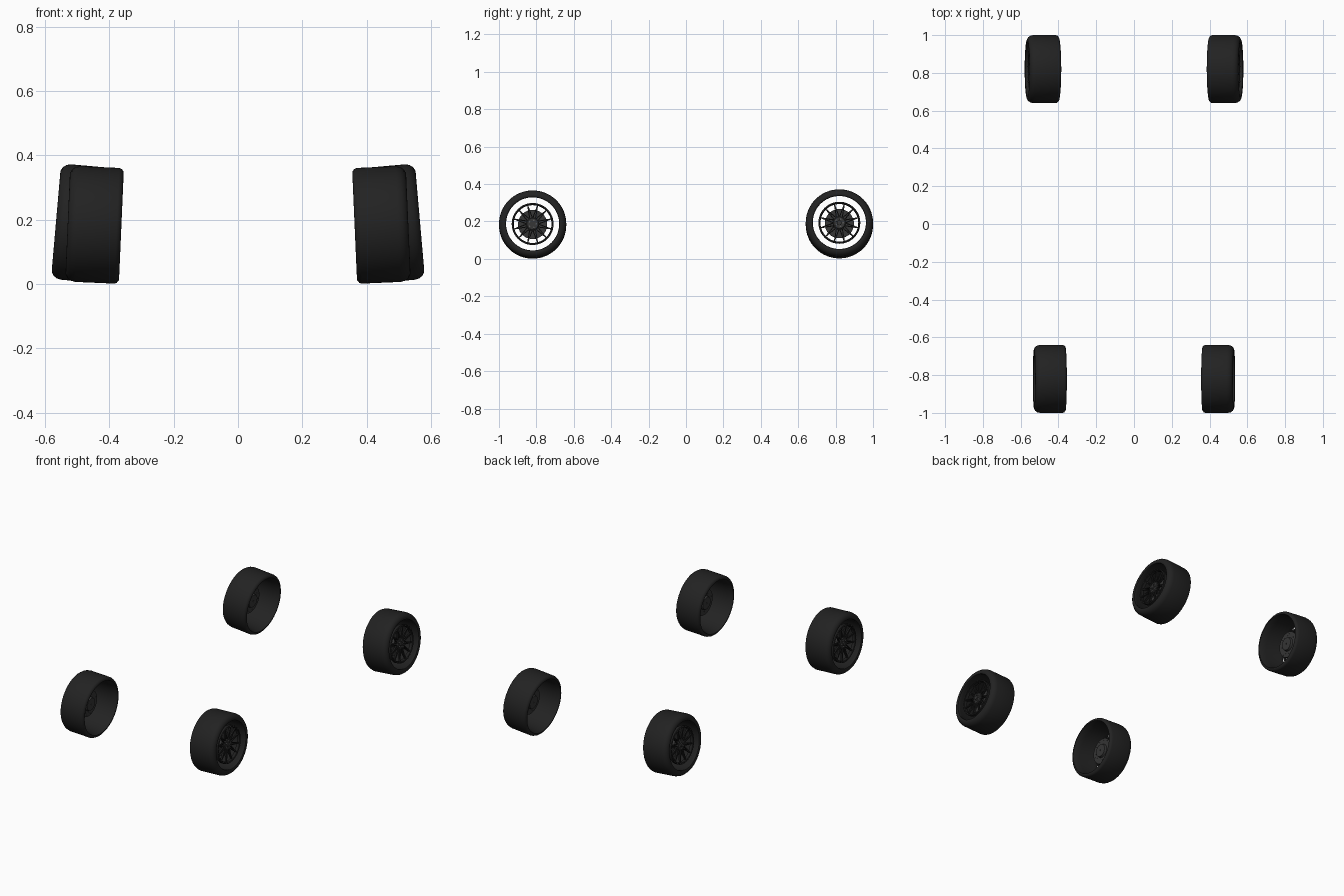
import bpy, bmesh, math
from mathutils import Matrix, Vector

if "Cube" in bpy.data.objects:
    bpy.data.objects.remove(bpy.data.objects["Cube"])


def material(name, v):
    m = bpy.data.materials.new(name)
    m.diffuse_color = (v, v, v, 1)
    m.use_nodes = True
    m.node_tree.nodes["Principled BSDF"].inputs["Base Color"].default_value = m.diffuse_color
    return m


RUBBER = material("black rubber", 0.016)
BLACK = material("black metal", 0.014)
STEEL = material("dark steel", 0.035)
GREY = material("grey bolt metal", 0.11)


def lathe(bm, profile, n):
    """Spin a closed (x, radius) profile around the wheel axis x."""
    rings = []
    for i in range(n):
        a = 2 * math.pi * i / n
        rings.append([bm.verts.new((x, r * math.cos(a), r * math.sin(a))) for x, r in profile])
    for i in range(n):
        p, q = rings[i], rings[(i + 1) % n]
        for j in range(len(profile)):
            k = (j + 1) % len(profile)
            bm.faces.new((p[j], p[k], q[k], q[j]))


def polar(x, r, a):
    return Vector((x, r * math.cos(a), r * math.sin(a)))


def bar(bm, p, q, width, depth):
    """Rectangular bar from p to q."""
    d = (q - p).normalized()
    s = d.cross(Vector((1, 0, 0))).normalized()
    t = s.cross(d)
    m = Matrix((s, t, d)).transposed().to_4x4()
    m.translation = (p + q) / 2
    bmesh.ops.create_cube(bm, size=1, matrix=m @ Matrix.Diagonal((width, depth, (q - p).length, 1)))


def peg(bm, x, r, a, radius, length, n=6):
    """Small cylinder along the axle."""
    m = Matrix.Translation(polar(x, r, a)) @ Matrix.Rotation(math.pi / 2, 4, 'Y')
    bmesh.ops.create_cone(bm, cap_ends=True, segments=n, radius1=radius, radius2=radius,
                          depth=length, matrix=m)


def tire(bm):
    lathe(bm, [(-.080, .160), (-.0835, .162), (-.083, .169), (-.077, .177), (-.069, .180),
               (.052, .180), (.066, .177), (.077, .169), (.083, .158), (.0835, .150),
               (.081, .144), (.074, .142), (.060, .146), (-.040, .152)], 64)


def rim_ring(bm):
    lathe(bm, [(.050, .101), (.068, .102), (.071, .106), (.068, .112), (.050, .112)], 48)


def spokes(bm):
    # crossing bars form a lattice between hub and ring
    for i in range(12):
        a = i * math.pi / 6
        for side in (-1, 1):
            bar(bm, polar(.052, .030, a), polar(.060, .103, a + side * math.pi / 12), .005, .010)


def bolts(bm):
    for i in range(24):
        peg(bm, .071, .107, (i + .5) * math.pi / 12, .0022, .006)
    for i in range(5):
        peg(bm, .060, .020, i * math.tau / 5, .0045, .014)


def hub(bm):
    lathe(bm, [(-.010, .004), (.060, .004), (.060, .030), (.055, .035), (.035, .035),
               (.030, .026), (-.010, .026)], 32)
    peg(bm, .060, 0, 0, .012, .016, 24)


def brake_disc(bm):
    lathe(bm, [(.000, .025), (.010, .025), (.010, .078), (.000, .078)], 48)
    lathe(bm, [(-.014, .004), (-.014, .038), (.002, .042), (.002, .004)], 32)
    for i in range(24):
        peg(bm, .005, .055 + .012 * (i % 2), i * math.pi / 12, .003, .012)


PARTS = [("tire", tire, RUBBER), ("rim_ring", rim_ring, BLACK), ("spokes", spokes, BLACK),
         ("bolts", bolts, GREY), ("hub", hub, STEEL), ("brake_disc", brake_disc, STEEL)]

# wheel name, centre x, y, z, camber in degrees
WHEELS = [("front", .446, -.82, .184, 2.5), ("rear", .4825, .82, .188, 5.0)]

for wheel, x, y, z, camber in WHEELS:
    pose = Matrix.Translation((x, y, z)) @ Matrix.Rotation(-math.radians(camber), 4, 'Y')
    for side, mirror in (("right", 1), ("left", -1)):
        for name, build, mat in PARTS:
            bm = bmesh.new()
            build(bm)
            bm.transform(Matrix.Diagonal((mirror, 1, 1, 1)) @ pose)
            bmesh.ops.recalc_face_normals(bm, faces=bm.faces)
            mesh = bpy.data.meshes.new(name)
            bm.to_mesh(mesh)
            bm.free()
            mesh.materials.append(mat)
            ob = bpy.data.objects.new(f"{wheel}_{side}_{name}", mesh)
            bpy.context.collection.objects.link(ob)

# smooth shading with sharp edges kept
bpy.ops.object.select_all(action='SELECT')
bpy.context.view_layer.objects.active = bpy.context.scene.objects[0]
bpy.ops.object.shade_smooth_by_angle(angle=math.radians(35))
